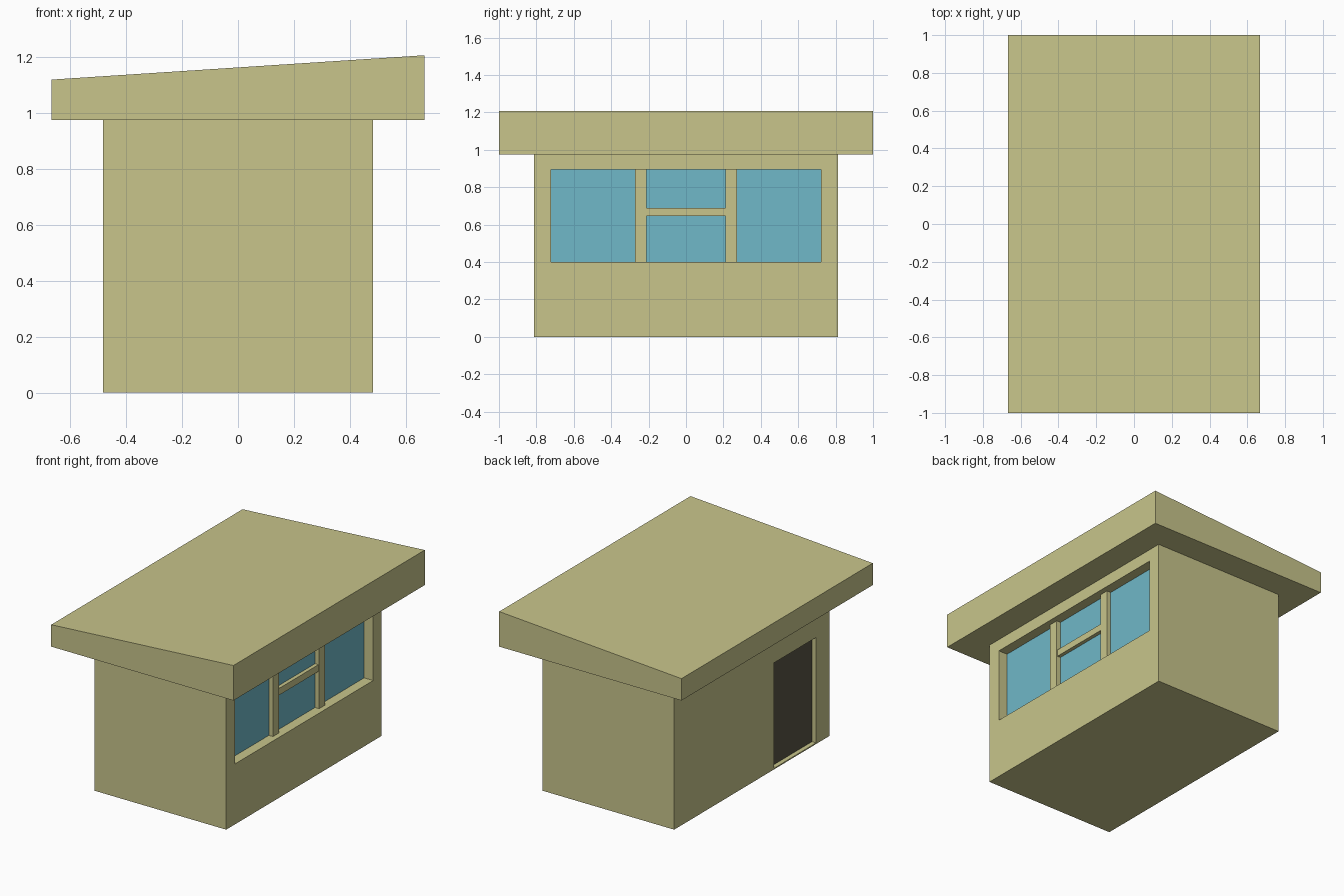
import bpy, bmesh

if "Cube" in bpy.data.objects:
    bpy.data.objects.remove(bpy.data.objects["Cube"])


def material(name, rgb):
    m = bpy.data.materials.new(name)
    m.diffuse_color = (*rgb, 1)
    m.use_nodes = True
    m.node_tree.nodes["Principled BSDF"].inputs["Base Color"].default_value = m.diffuse_color
    return m


tan = material("tan", (0.58, 0.56, 0.26))
blue = material("glass_blue", (0.16, 0.48, 0.58))
dark = material("door_dark", (0.10, 0.09, 0.06))


def box(name, x, y, z, mat):
    """Box from (min, max) ranges on each axis."""
    bm = bmesh.new()
    bmesh.ops.create_cube(bm, size=1)
    for v in bm.verts:
        v.co = [r[0] if c < 0 else r[1] for c, r in zip(v.co, (x, y, z))]
    me = bpy.data.meshes.new(name)
    bm.to_mesh(me)
    bm.free()
    ob = bpy.data.objects.new(name, me)
    bpy.context.collection.objects.link(ob)
    me.materials.append(mat)
    return ob


def cut(target, cutter):
    mod = target.modifiers.new("recess", 'BOOLEAN')
    mod.operation, mod.solver, mod.object = 'DIFFERENCE', 'EXACT', cutter
    cutter.hide_render = True
    cutter.hide_set(True)
    bpy.context.view_layer.objects.active = target
    bpy.ops.object.modifier_apply(modifier=mod.name)
    bpy.data.objects.remove(cutter)


WX, WY, TOP = 0.483, 0.813, 0.975
WIN_Y, WIN_Z, GLASS_X = 0.723, (0.40, 0.895), 0.417
DOOR_Y, DOOR_Z, DOOR_X = (-0.67, -0.23), (0.008, 0.705), -0.453

# Walls with window and door recesses
walls = box("walls", (-WX, WX), (-WY, WY), (0, TOP), tan)
cut(walls, box("window_cutter", (GLASS_X - 0.004, 0.6), (-WIN_Y, WIN_Y), WIN_Z, tan))
cut(walls, box("door_cutter", (-0.6, DOOR_X + 0.004), DOOR_Y, DOOR_Z, tan))

# Glass and door panels set into the recesses
box("window_glass", (GLASS_X - 0.004, GLASS_X), (-WIN_Y, WIN_Y), WIN_Z, blue)
box("door", (DOOR_X, DOOR_X + 0.004), DOOR_Y, DOOR_Z, dark)

# Window bars
for side, y in (("front", (-0.273, -0.21)), ("back", (0.21, 0.273))):
    box(f"mullion_{side}", (GLASS_X, 0.447), y, WIN_Z, tan)
box("window_crossbar", (GLASS_X, 0.442), (-0.21, 0.21), (0.645, 0.69), tan)

# Single-pitch roof slab, higher over the window
roof = box("roof", (-0.667, 0.667), (-1, 1), (TOP, 1.207), tan)
for v in roof.data.vertices:
    if v.co.x < 0 and v.co.z > 1:
        v.co.z = 1.12
